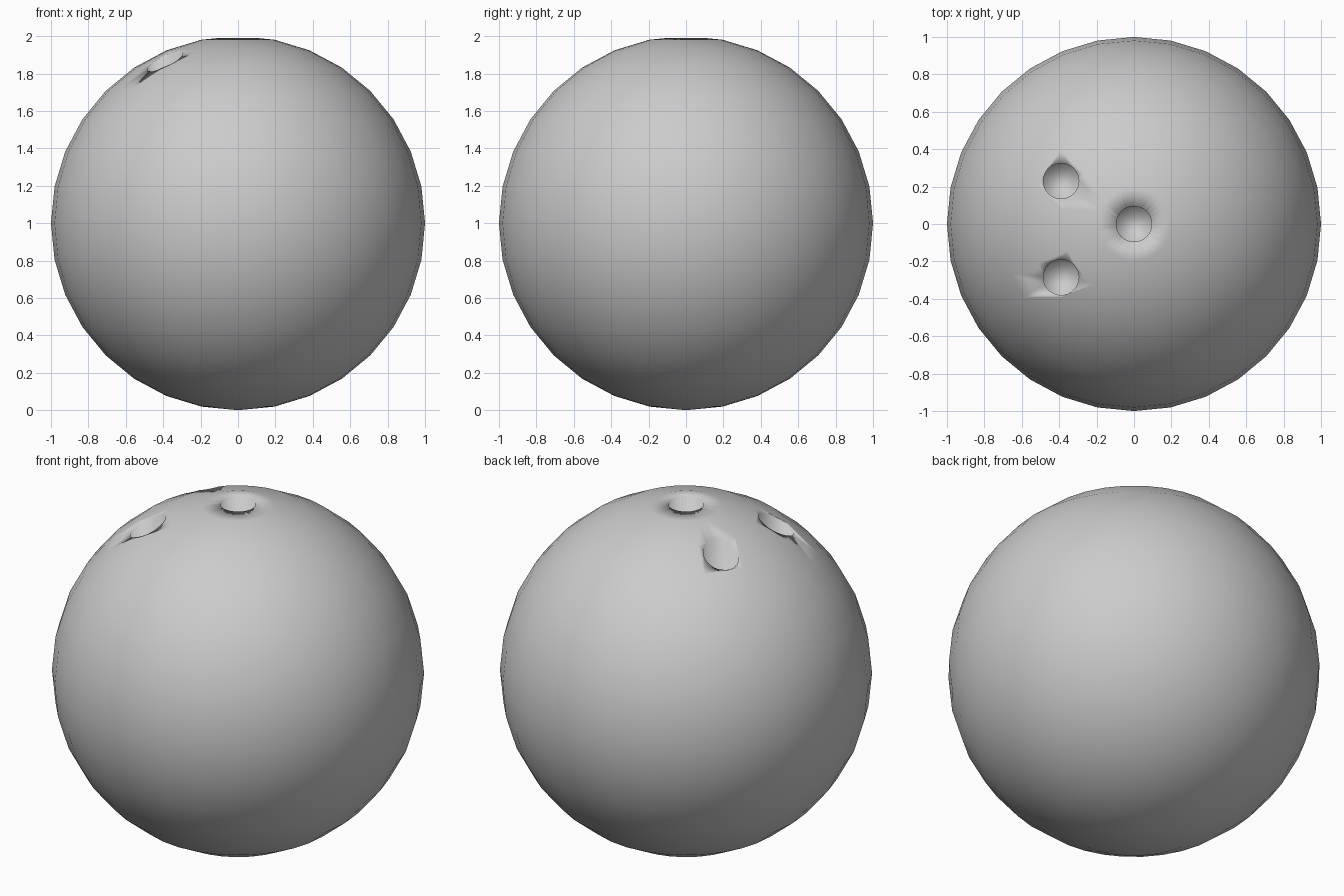
import bpy

if "Cube" in bpy.data.objects:
    bpy.data.objects.remove(bpy.data.objects["Cube"])

# Ball body
bpy.ops.mesh.primitive_uv_sphere_add(segments=32, ring_count=16, radius=1, location=(0, 0, 1))
ball = bpy.context.object
ball.name = "ball"


# Finger holes: vertical cylinders cut into the top
def drill(name, x, y, floor, radius=0.095):
    bpy.ops.mesh.primitive_cylinder_add(vertices=32, radius=radius, depth=2.4 - floor,
                                        location=(x, y, (2.4 + floor) / 2))
    cutter = bpy.context.object
    cutter.name = name
    for p in cutter.data.polygons:
        p.use_smooth = True
    mod = ball.modifiers.new(name, 'BOOLEAN')
    mod.operation = 'DIFFERENCE'
    mod.solver = 'EXACT'
    mod.object = cutter
    bpy.context.view_layer.objects.active = ball
    bpy.ops.object.modifier_apply(modifier=mod.name)
    bpy.data.objects.remove(cutter)


for p in ball.data.polygons:
    p.use_smooth = True
drill("thumb_hole", 0, 0, 1.4)
drill("finger_hole_back", -0.39, 0.23, 1.3)
drill("finger_hole_front", -0.39, -0.285, 1.3)

# Smooth over every edge, including the hole rims
for p in ball.data.polygons:
    p.use_smooth = True
